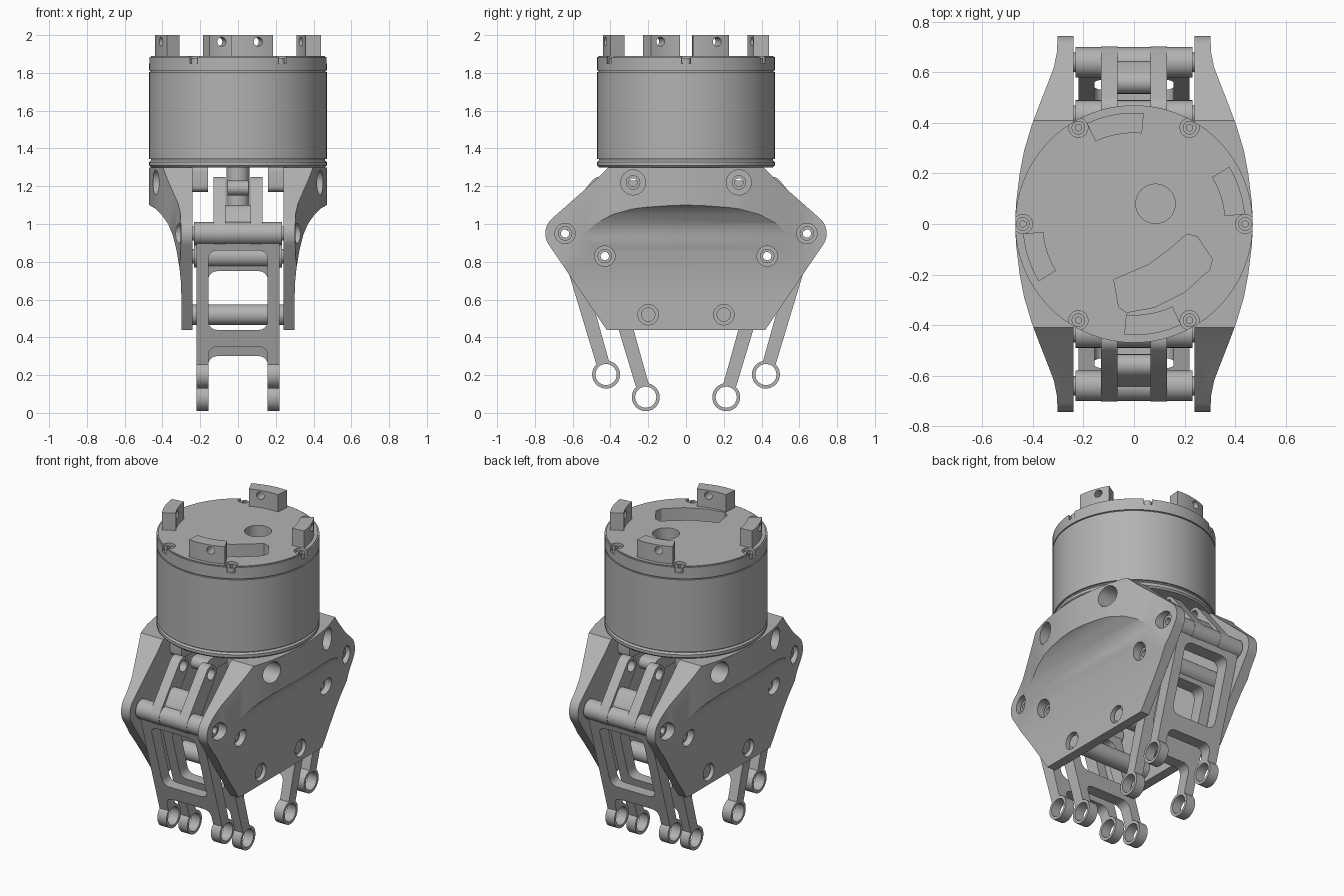
import bpy, bmesh
from math import sin, cos, radians, atan2, pi
from mathutils import Vector

cube = bpy.data.objects.get("Cube")
if cube:
    bpy.data.objects.remove(cube, do_unlink=True)

grey = bpy.data.materials.new("plain_grey")
grey.use_nodes = True
grey.diffuse_color = (0.45, 0.45, 0.45, 1)
grey.node_tree.nodes["Principled BSDF"].inputs["Base Color"].default_value = (0.45, 0.45, 0.45, 1)


def finish(name, bm):
    bmesh.ops.recalc_face_normals(bm, faces=bm.faces)
    mesh = bpy.data.meshes.new(name)
    bm.to_mesh(mesh)
    bm.free()
    mesh.materials.append(grey)
    ob = bpy.data.objects.new(name, mesh)
    bpy.context.collection.objects.link(ob)
    return ob


def prism(name, pts, axis, a, b):
    """Extrude a 2D outline along an axis from a to b."""
    place = {"x": lambda p, t: (t, p[0], p[1]),
             "y": lambda p, t: (p[0], t, p[1]),
             "z": lambda p, t: (p[0], p[1], t)}[axis]
    bm = bmesh.new()
    face = bm.faces.new([bm.verts.new(place(p, a)) for p in pts])
    ext = bmesh.ops.extrude_face_region(bm, geom=[face])
    move = Vector(place((0, 0), b - a))
    bmesh.ops.translate(bm, vec=move, verts=[v for v in ext["geom"] if isinstance(v, bmesh.types.BMVert)])
    return finish(name, bm)


def rod(name, p0, p1, r, n=32):
    """Cylinder between two points."""
    p0, p1 = Vector(p0), Vector(p1)
    d = p1 - p0
    bm = bmesh.new()
    bmesh.ops.create_cone(bm, cap_ends=True, segments=n, radius1=r, radius2=r, depth=d.length)
    bm.transform(d.to_track_quat("Z", "Y").to_matrix().to_4x4())
    bmesh.ops.translate(bm, vec=(p0 + p1) / 2, verts=bm.verts)
    return finish(name, bm)


def xrod(name, y, z, x0, x1, r):
    return rod(name, (x0, y, z), (x1, y, z), r)


def combine(ob, other, op="DIFFERENCE"):
    """Apply a boolean and drop the second shape."""
    mod = ob.modifiers.new("boolean", "BOOLEAN")
    mod.operation, mod.object, mod.solver = op, other, "EXACT"
    bpy.context.view_layer.objects.active = ob
    bpy.ops.object.modifier_apply(modifier=mod.name)
    bpy.data.objects.remove(other, do_unlink=True)
    return ob


def arc(cx, cy, r, a0, a1, n=10):
    steps = [radians(a0 + (a1 - a0) * i / n) for i in range(n + 1)]
    return [(cx + r * cos(t), cy + r * sin(t)) for t in steps]


def capsule(p, q, r0, r1):
    """Outline round two centres."""
    a = atan2(q[1] - p[1], q[0] - p[0]) * 180 / pi
    return arc(*p, r0, a + 90, a + 270) + arc(*q, r1, a - 90, a + 90)


def sector(r0, r1, a0, a1):
    return arc(0, 0, r1, a0, a1) + arc(0, 0, r0, a1, a0)


def rounded(w0, w1, h0, h1, r):
    return (arc(w1 - r, h1 - r, r, 0, 90, 5) + arc(w0 + r, h1 - r, r, 90, 180, 5)
            + arc(w0 + r, h0 + r, r, 180, 270, 5) + arc(w1 - r, h0 + r, r, 270, 360, 5))


# Motor housing, its bottom flange and dark seams
rod("housing", (0, 0, 1.345), (0, 0, 1.805), 0.47, 96)
rod("housing_core", (0, 0, 1.31), (0, 0, 1.75), 0.46, 96)
flange = rod("bottom_flange", (0, 0, 1.30), (0, 0, 1.338), 0.47, 96)
bevel = flange.modifiers.new("bevel", "BEVEL")
bevel.width, bevel.limit_method = 0.01, "ANGLE"

# Lid with a round hole, a curved window and screw pockets
lid = rod("lid", (0, 0, 1.70), (0, 0, 1.89), 0.462, 96)
rim = rod("lid_rim", (0, 0, 1.812), (0, 0, 1.885), 0.47, 96)
combine(lid, rim, "UNION")
combine(lid, rod("hole", (0.085, 0.08, 1.76), (0.085, 0.08, 2), 0.078))
window = [(-0.08, -0.22), (0.06, -0.16), (0.14, -0.10), (0.21, -0.04), (0.25, -0.05),
          (0.31, -0.14), (0.30, -0.18), (0.2, -0.27), (0.08, -0.33), (-0.03, -0.35), (-0.06, -0.33)]
combine(lid, prism("window", window, "z", 1.76, 2))
for k in range(6):
    x, y = 0.44 * cos(k * pi / 3), 0.44 * sin(k * pi / 3)
    combine(lid, rod("pocket", (x, y, 1.85), (x, y, 2), 0.038, 24))
    screw = rod("lid_screw", (x, y, 1.83), (x, y, 1.878), 0.027, 20)
    combine(screw, rod("socket", (x, y, 1.86), (x, y, 2), 0.014, 6))

# Four drilled lugs on the lid
for mid in (100, 280, 18, 198):
    half = 15 if mid in (100, 280) else 13
    lug = prism("lug", sector(0.36, 0.44, mid - half, mid + half), "z", 1.87, 2.0)
    d = Vector((cos(radians(mid + 4)), sin(radians(mid + 4)), 0))
    up = Vector((0, 0, 1.965))
    combine(lug, rod("drill", d * 0.3 + up, d * 0.5 + up, 0.024, 20))

# Flared side plates: side outline limited by front and top curves
half_side = [(0.41, 1.30), (0.47, 1.24)] + arc(0.64, 0.95, 0.105, 49, -35) + [(0.42, 0.44)]
side = half_side + [(-y, z) for y, z in reversed(half_side)]
front_curve = [(0.47, 1.4), (0.47, 1.1), (0.44, 1.083), (0.405, 1.05), (0.37, 1.0), (0.345, 0.94),
               (0.325, 0.86), (0.31, 0.77), (0.303, 0.7), (0.30, 0.62), (0.30, 0.3)]
top_curve = [(0.47, 0), (0.467, 0.08), (0.452, 0.2), (0.435, 0.29), (0.405, 0.39), (0.375, 0.47),
             (0.34, 0.56), (0.317, 0.62), (0.305, 0.68), (0.30, 0.8)]
top_outline = [(x, -y) for x, y in reversed(top_curve[1:])] + top_curve
pivots = [(0.64, 0.95), (0.43, 0.83), (0.20, 0.52)]
for s, label in ((1, "left"), (-1, "right")):
    plate = prism(label + "_plate", side, "x", s * 0.24, s * 0.6)
    fc = [(s * x, z) for x, z in [(0.1, 1.4)] + front_curve + [(0.1, 0.3)]]
    tc = [(s * x, y) for x, y in [(0.1, -0.8)] + top_outline + [(0.1, 0.8)]]
    combine(plate, prism("front_limit", fc, "y", -1, 1), "INTERSECT")
    combine(plate, prism("top_limit", tc, "z", 0, 2), "INTERSECT")
    for e in (1, -1):
        for y, z in pivots + [(0.28, 1.22)]:
            high = z > 1
            seat = 0.32 if high else 0.27
            combine(plate, xrod("seat", e * y, z, s * seat, s * 0.6, 0.066 if high else 0.054))
            combine(plate, xrod("bore", e * y, z, s * 0.2, s * 0.6, 0.028))
            head = xrod(label + "_screw", e * y, z, s * 0.232, s * (seat + 0.015), 0.038)
            if z > 0.6:
                combine(head, xrod("bore", e * y, z, s * 0.1, s * 0.6, 0.022))
        # Mounting block behind each upper screw
        block = prism(label + "_mount_block", rounded(e * 0.28 - 0.06, e * 0.28 + 0.06, 1.17, 1.31, 0.03),
                      "x", s * 0.16, s * 0.241)
        combine(block, xrod("bore", e * 0.28, 1.22, s * 0.1, s * 0.3, 0.022))


def finger(name, e, pivot, tube_r, windows):
    """Windowed frame hanging from a pivot tube, ending in two rings."""
    y0, z0 = e * pivot[0], pivot[1]
    y1, z1 = y0 - e * 0.217, z0 - 0.747
    ob = prism(name, capsule((y0, z0), (y1, z1), 0.042, 0.034), "x", -0.22, 0.22)
    combine(ob, xrod("tube", y0, z0, -0.232, 0.232, tube_r), "UNION")
    combine(ob, xrod("ring", y1, z1, -0.22, 0.22, 0.074), "UNION")
    for lo, hi in windows:
        mid = y0 + (y1 - y0) * (z0 - (lo + hi) / 2) / 0.747
        combine(ob, prism("opening", rounded(-0.157, 0.157, lo, hi, 0.045), "y", mid - 0.28, mid + 0.28))
    combine(ob, xrod("eye", y1, z1, -0.4, 0.4, 0.056))
    combine(ob, xrod("bore", y0, z0, -0.4, 0.4, 0.022))
    return ob


for e, label in ((-1, "front"), (1, "back")):
    finger(label + "_outer_finger", e, pivots[0], 0.06, [(0.44, 0.86), (-0.1, 0.35)])
    finger(label + "_inner_finger", e, pivots[1], 0.06, [(0.42, 0.75), (-0.2, 0.30)])
    # Crank fork rising inward from the outer pivot
    for s in (1, -1):
        ear = prism(label + "_crank_ear", capsule((e * 0.64, 0.95), (e * 0.455, 1.195), 0.062, 0.055),
                    "x", s * 0.065, s * 0.13)
        combine(ear, xrod("eye", e * 0.455, 1.195, -0.4, 0.4, 0.036))
        combine(ear, xrod("bore", e * 0.64, 0.95, -0.4, 0.4, 0.022))
    prism(label + "_crank_web", capsule((e * 0.60, 1.0), (e * 0.56, 1.055), 0.045, 0.045), "x", -0.07, 0.07)
    # Spacer joining the plates near the bottom
    xrod(label + "_spacer", e * 0.20, 0.52, -0.241, 0.241, 0.055)

# Central drive rod and the yoke that moves the cranks
rod("drive_rod", (0, 0, 1.1), (0, 0, 1.32), 0.06)
prism("drive_yoke", capsule((-0.36, 1.19), (0.36, 1.19), 0.04, 0.04), "x", -0.055, 0.055)

# Smooth curved walls, keep edges sharp
bpy.ops.object.select_all(action="DESELECT")
for ob in bpy.context.scene.objects:
    if ob.type == "MESH":
        ob.select_set(True)
        bpy.context.view_layer.objects.active = ob
bpy.ops.object.shade_smooth_by_angle(angle=radians(30))
